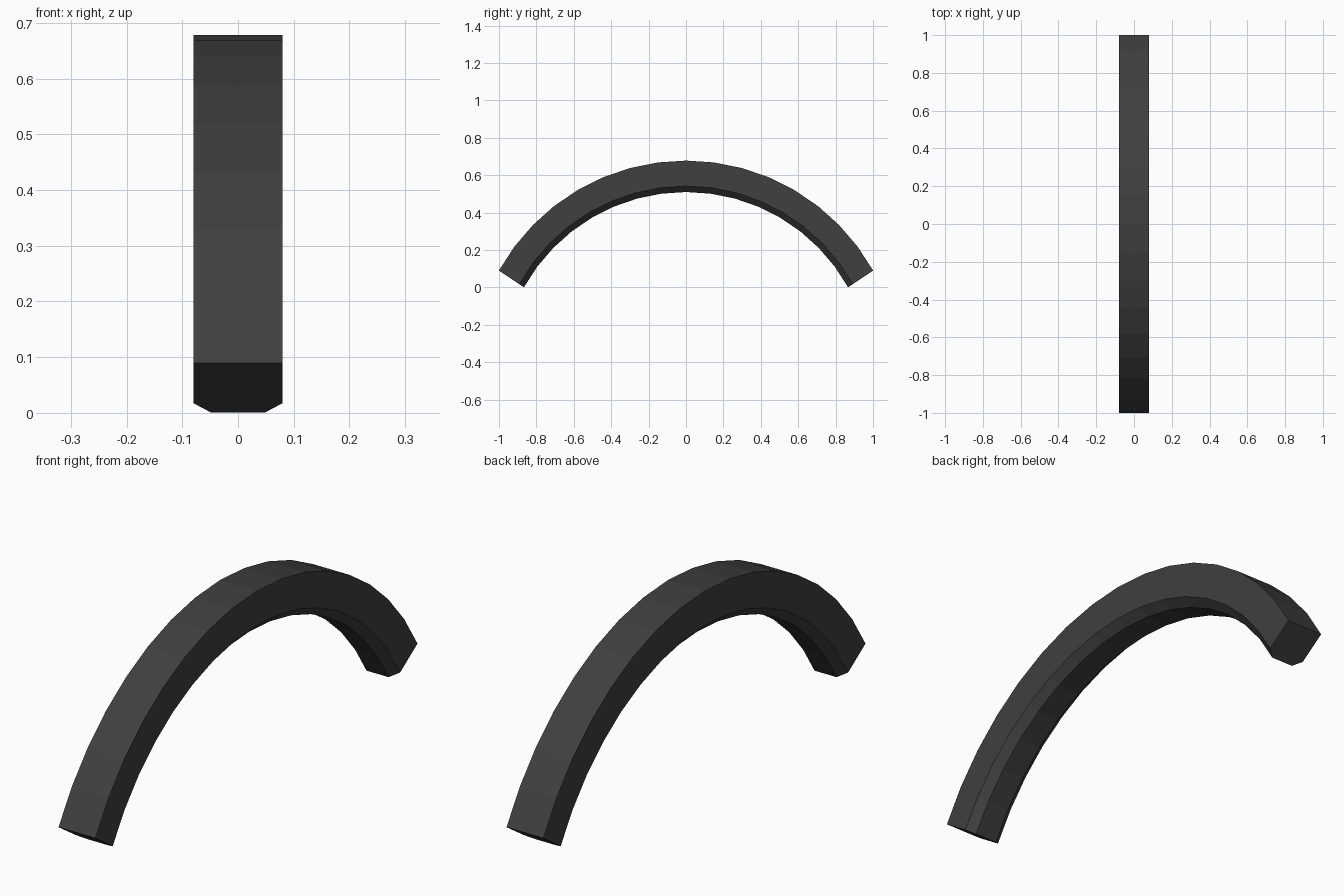
import bpy, bmesh
from math import sin, cos, radians

if "Cube" in bpy.data.objects:
    bpy.data.objects.remove(bpy.data.objects["Cube"])

SEGMENTS = 16
END_ANGLE = radians(60.9)
OUTER = (1.145, -0.467)   # radius, centre height
INNER = (0.992, -0.482)
# cross-section: x, depth (0 = outer face, 1 = inner face)
SECTION = [(-0.08, 0), (0.08, 0), (0.08, 0.81), (0.048, 1), (-0.048, 1), (-0.08, 0.81)]


def arc_point(angle, depth):
    r = OUTER[0] + (INNER[0] - OUTER[0]) * depth
    c = OUTER[1] + (INNER[1] - OUTER[1]) * depth
    return r * sin(angle), c + r * cos(angle)


# arched bar swept from one end to the other
bm = bmesh.new()
rings = []
for i in range(SEGMENTS + 1):
    a = END_ANGLE * (2 * i / SEGMENTS - 1)
    rings.append([bm.verts.new((x, *arc_point(a, d))) for x, d in SECTION])
n = len(SECTION)
for r0, r1 in zip(rings, rings[1:]):
    for j in range(n):
        k = (j + 1) % n
        bm.faces.new((r0[j], r0[k], r1[k], r1[j]))

# end caps
bm.faces.new(rings[0])
bm.faces.new(rings[-1])
bmesh.ops.recalc_face_normals(bm, faces=bm.faces[:])

mesh = bpy.data.meshes.new("arched_handle")
bm.to_mesh(mesh)
bm.free()
obj = bpy.data.objects.new("arched_handle", mesh)
bpy.context.collection.objects.link(obj)

# dark grey finish
mat = bpy.data.materials.new("dark_grey")
mat.diffuse_color = (0.05, 0.05, 0.05, 1)
mat.use_nodes = True
mat.node_tree.nodes["Principled BSDF"].inputs["Base Color"].default_value = mat.diffuse_color
mesh.materials.append(mat)
